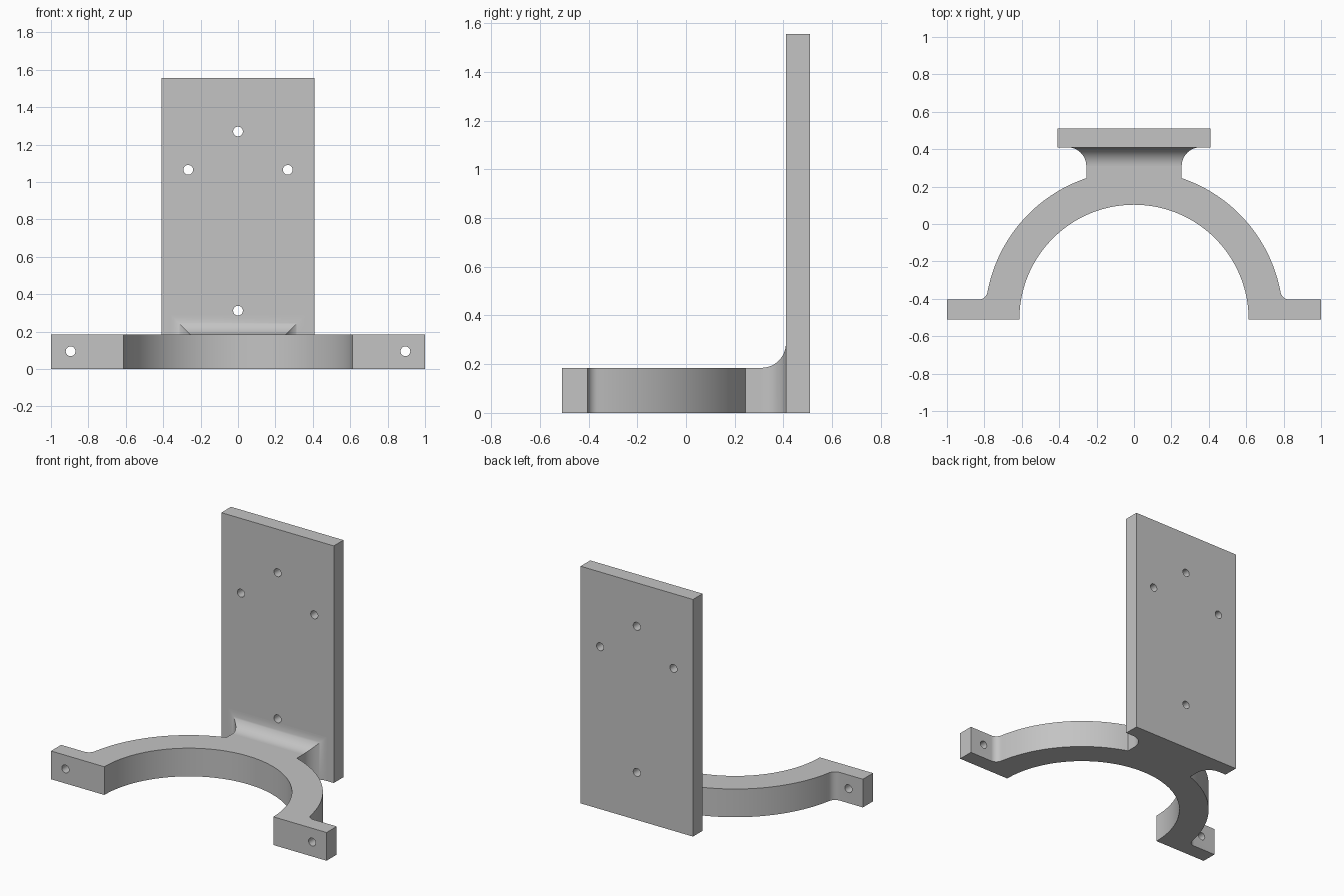
import bpy, bmesh, math
from mathutils import Matrix

cube = bpy.data.objects.get("Cube")
if cube:
    bpy.data.objects.remove(cube, do_unlink=True)

GREY = (0.55, 0.55, 0.55, 1.0)
mat = bpy.data.materials.new("plain grey")
mat.use_nodes = True
mat.diffuse_color = GREY
mat.node_tree.nodes["Principled BSDF"].inputs["Base Color"].default_value = GREY

HALF_DEPTH = 0.51
CLAMP_H = 0.185
INNER_R, OUTER_R = 0.613, 0.797
EAR_BACK, EAR_FILLET = -0.405, 0.05
NECK_X, NECK_Y, NECK_FILLET = 0.255, 0.31, 0.1
PLATE_Y = NECK_Y + NECK_FILLET


def make_object(name, bm):
    bmesh.ops.recalc_face_normals(bm, faces=bm.faces)
    mesh = bpy.data.meshes.new(name)
    bm.to_mesh(mesh)
    bm.free()
    mesh.materials.append(mat)
    obj = bpy.data.objects.new(name, mesh)
    bpy.context.collection.objects.link(obj)
    return obj


def activate(obj):
    bpy.ops.object.select_all(action='DESELECT')
    obj.select_set(True)
    bpy.context.view_layer.objects.active = obj


def arc(cx, cy, r, start, end, steps):
    angles = [start + (end - start) * i / steps for i in range(steps + 1)]
    return [(cx + r * math.cos(a), cy + r * math.sin(a)) for a in angles]


def drill(obj, centres, radius, y):
    """Cut round holes running front to back at the given (x, z) centres."""
    bm = bmesh.new()
    for x, z in centres:
        place = Matrix.Translation((x, y, z)) @ Matrix.Rotation(math.pi / 2, 4, 'X')
        bmesh.ops.create_cone(bm, cap_ends=True, segments=32, radius1=radius,
                              radius2=radius, depth=0.16, matrix=place)
    cutter = make_object("hole_cutter", bm)
    cutter.hide_render = True
    mod = obj.modifiers.new("holes", 'BOOLEAN')
    mod.operation, mod.solver, mod.object = 'DIFFERENCE', 'EXACT', cutter
    activate(obj)
    bpy.ops.object.modifier_apply(modifier=mod.name)
    bpy.data.objects.remove(cutter, do_unlink=True)


# Half-ring clamp with ears and neck stub: mirrored plan outline, extruded
fillet_y = EAR_BACK + EAR_FILLET
rise = fillet_y + HALF_DEPTH
reach = math.sqrt((OUTER_R + EAR_FILLET) ** 2 - rise ** 2)
tangent = math.atan2(rise, reach)
half = arc(0, -HALF_DEPTH, INNER_R, math.pi / 2, 0, 40)
half += [(1, -HALF_DEPTH), (1, EAR_BACK)]
half += arc(reach, fillet_y, EAR_FILLET, 1.5 * math.pi, math.pi + tangent, 10)
half += arc(0, -HALF_DEPTH, OUTER_R, tangent, math.acos(NECK_X / OUTER_R), 36)[1:]
half.append((NECK_X, NECK_Y))
outline = half + [(-x, y) for x, y in reversed(half[1:])]

bm = bmesh.new()
base = bm.faces.new([bm.verts.new((x, y, 0)) for x, y in outline])
top = bmesh.ops.extrude_face_region(bm, geom=[base])["geom"]
bmesh.ops.translate(bm, vec=(0, 0, CLAMP_H),
                    verts=[v for v in top if isinstance(v, bmesh.types.BMVert)])
clamp = make_object("half_ring_clamp", bm)
drill(clamp, [(-0.895, 0.095), (0.895, 0.095)], 0.026, -0.46)

# Flared neck: rectangular sections growing along a quarter circle
bm = bmesh.new()
rings = []
STEPS = 16
for i in range(STEPS + 1):
    a = math.pi / 2 * i / STEPS
    y = NECK_Y + NECK_FILLET * math.sin(a)
    grow = NECK_FILLET * (1 - math.cos(a))
    x, z = NECK_X + grow, CLAMP_H + grow
    rings.append([bm.verts.new(p) for p in
                  ((-x, y, 0), (x, y, 0), (x, y, z), (-x, y, z))])
for r0, r1 in zip(rings, rings[1:]):
    for j in range(4):
        k = (j + 1) % 4
        bm.faces.new((r0[j], r0[k], r1[k], r1[j]))
bm.faces.new(rings[0])
bm.faces.new(rings[-1])
neck = make_object("flared_neck", bm)

# Upright mounting plate with four bolt holes
bm = bmesh.new()
size = (0.816, HALF_DEPTH - PLATE_Y, 1.555)
mid_y = (HALF_DEPTH + PLATE_Y) / 2
bmesh.ops.create_cube(bm, size=1, matrix=Matrix.Translation((0, mid_y, size[2] / 2))
                      @ Matrix.Diagonal((*size, 1)))
plate = make_object("mounting_plate", bm)
drill(plate, [(0, 1.27), (-0.266, 1.065), (0.266, 1.065), (0, 0.312)], 0.026, mid_y)

# Smooth the curved walls, keep the edges crisp
for obj in (clamp, neck, plate):
    activate(obj)
    bpy.ops.object.shade_smooth_by_angle(angle=math.radians(30))
